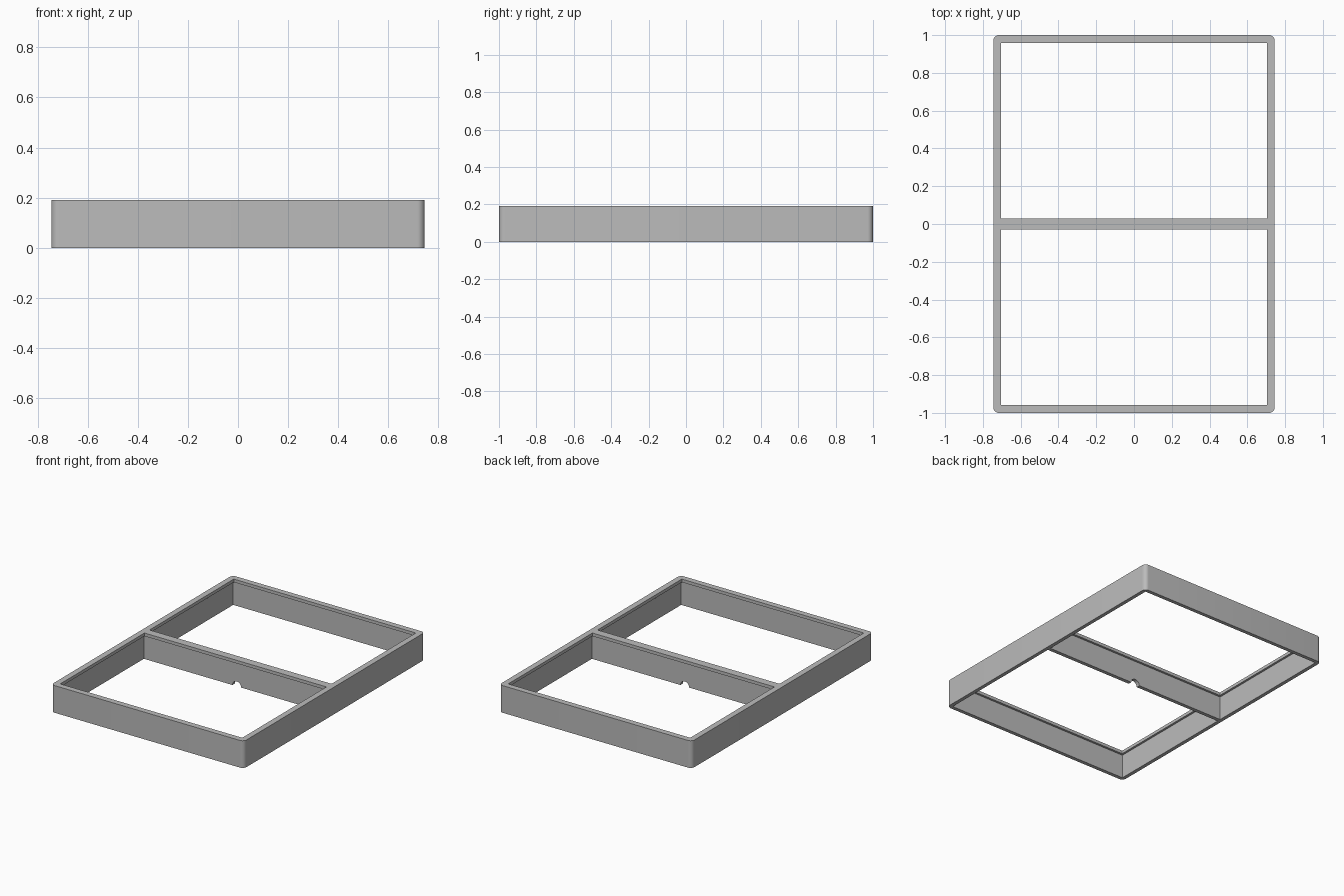
import bpy
import bmesh
from mathutils import Matrix

default_cube = bpy.data.objects.get("Cube")
if default_cube:
    bpy.data.objects.remove(default_cube, do_unlink=True)

HALF_X, HALF_Y, HEIGHT = 0.745, 1.0, 0.19
RIM, BAR = 0.041, 0.028        # rim width and half width of the bar, at the top
LIP, LIP_Z = 0.015, 0.168      # overhang of the lip and its underside height


def make_object(name, bm):
    mesh = bpy.data.meshes.new(name)
    bmesh.ops.recalc_face_normals(bm, faces=bm.faces)
    bm.to_mesh(mesh)
    bm.free()
    obj = bpy.data.objects.new(name, mesh)
    bpy.context.collection.objects.link(obj)
    return obj


def box(name, low, high, corner=0.0):
    """Box between two points, optionally with rounded upright edges."""
    bm = bmesh.new()
    bmesh.ops.create_cube(bm, size=1)
    for v in bm.verts:
        v.co = [(a + b) / 2 + c * (b - a) for a, b, c in zip(low, high, v.co)]
    if corner:
        upright = [e for e in bm.edges
                   if abs(e.verts[0].co.z - e.verts[1].co.z) > 0.01]
        bmesh.ops.bevel(bm, geom=upright, offset=corner, segments=8,
                        profile=0.5, affect='EDGES')
    return make_object(name, bm)


# Outer block with rounded corners
frame = box("frame", (-HALF_X, -HALF_Y, 0), (HALF_X, HALF_Y, HEIGHT), 0.03)

# Two bays: a wide pocket from below and a narrower opening through the lip
cutters = []
for side in (-1, 1):
    for name, inset, z0, z1 in (("pocket_cutter", LIP, -0.1, LIP_Z),
                                ("opening_cutter", 0, 0.1, 0.3)):
        x = HALF_X - RIM + inset
        ys = sorted((side * (BAR - inset), side * (HALF_Y - RIM + inset)))
        cutters.append(box(name, (-x, ys[0], z0), (x, ys[1], z1)))

# Round cable notch under the middle of the bar
bm = bmesh.new()
bmesh.ops.create_cone(bm, cap_ends=True, segments=32, radius1=0.034,
                      radius2=0.034, depth=0.2,
                      matrix=Matrix.Rotation(1.5707963, 4, 'X'))
cutters.append(make_object("notch_cutter", bm))

for cutter in cutters:
    cutter.hide_render = True
    cut = frame.modifiers.new(cutter.name, 'BOOLEAN')
    cut.operation = 'DIFFERENCE'
    cut.solver = 'EXACT'
    cut.object = cutter

# Bake the cuts and discard the cutters
graph = bpy.context.evaluated_depsgraph_get()
cut_mesh = bpy.data.meshes.new_from_object(frame.evaluated_get(graph))
frame.modifiers.clear()
frame.data = cut_mesh
cut_mesh.name = "frame"
for cutter in cutters:
    bpy.data.objects.remove(cutter, do_unlink=True)

# Plain grey finish
grey = bpy.data.materials.new("plain_grey")
grey.use_nodes = True
colour = (0.5, 0.5, 0.5, 1)
grey.diffuse_color = colour
grey.node_tree.nodes["Principled BSDF"].inputs["Base Color"].default_value = colour
cut_mesh.materials.clear()
cut_mesh.materials.append(grey)

bpy.ops.object.select_all(action='DESELECT')
frame.select_set(True)
bpy.context.view_layer.objects.active = frame
bpy.ops.object.shade_smooth_by_angle()
